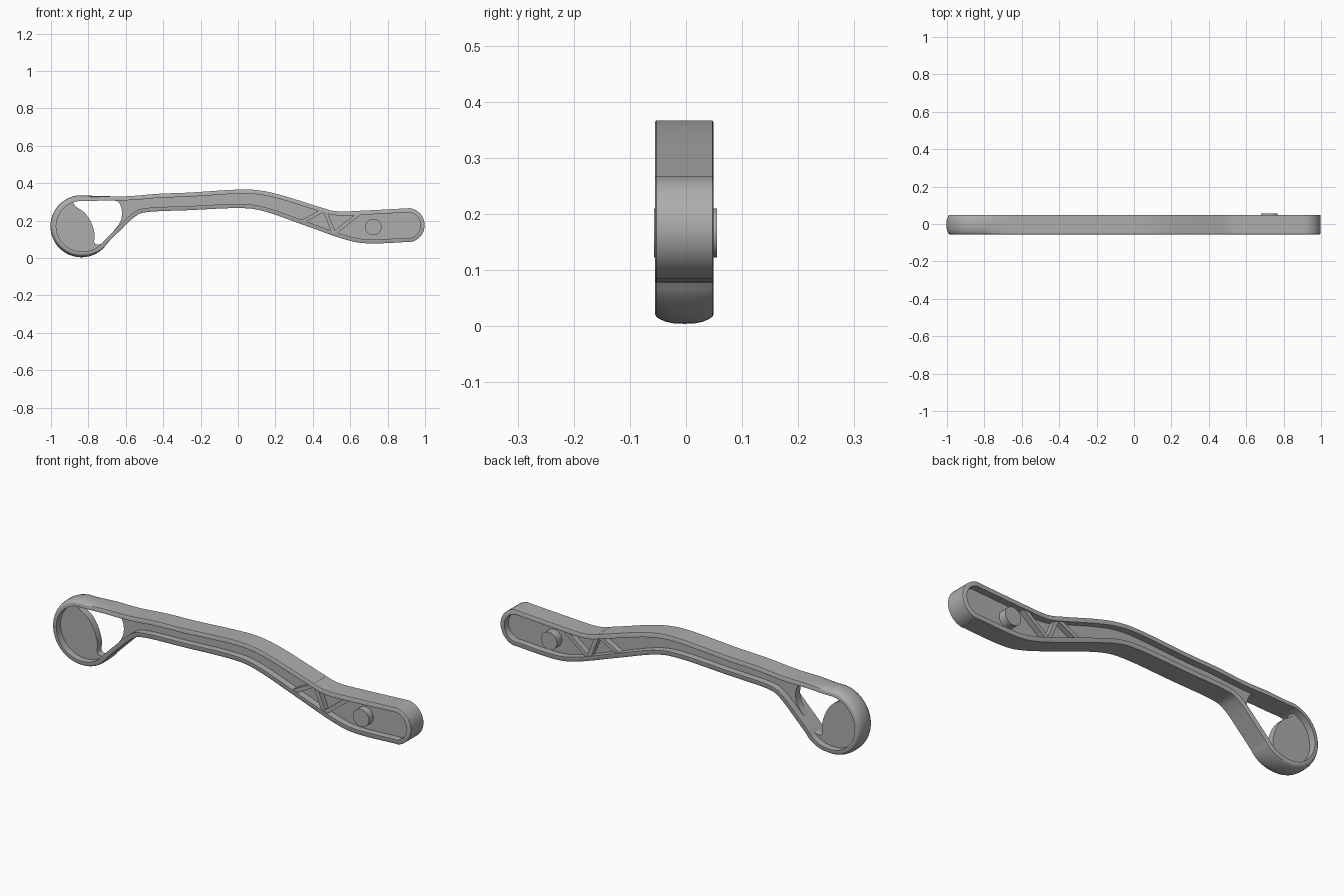
import bpy, bmesh, math
from mathutils import Vector

cube = bpy.data.objects.get("Cube")
if cube:
    bpy.data.objects.remove(cube, do_unlink=True)

FRONT, BACK, MID = -0.055, 0.049, -0.003

grey = bpy.data.materials.new("satin_grey")
grey.use_nodes = True
grey.diffuse_color = (0.42, 0.42, 0.42, 1)
grey.node_tree.nodes["Principled BSDF"].inputs["Base Color"].default_value = (0.42, 0.42, 0.42, 1)


def finish(name, mesh):
    obj = bpy.data.objects.new(name, mesh)
    bpy.context.collection.objects.link(obj)
    mesh.materials.clear()
    mesh.materials.append(grey)
    bpy.ops.object.select_all(action='DESELECT')
    obj.select_set(True)
    bpy.context.view_layer.objects.active = obj
    bpy.ops.object.shade_smooth_by_angle(angle=math.radians(35))
    return obj


def spline(points, closed=False, steps=5):
    """Smooth path through the given points."""
    p = [Vector(q) for q in points]
    n = len(p)
    out = []
    for i in range(n if closed else n - 1):
        if closed:
            a, b, c, d = (p[(i + k) % n] for k in (-1, 0, 1, 2))
        else:
            a, b, c, d = (p[min(max(i + k, 0), n - 1)] for k in (-1, 0, 1, 2))
        for s in range(steps):
            t = s / steps
            out.append(0.5 * (2 * b + (c - a) * t + (2 * a - 5 * b + 4 * c - d) * t ** 2
                              + (3 * b - a - 3 * c + d) * t ** 3))
    return out if closed else out + [p[-1]]


def arc(cx, cz, r, start, end, n):
    angles = [math.radians(start + (end - start) * i / n) for i in range(1, n)]
    return [Vector((cx + r * math.cos(a), cz + r * math.sin(a))) for a in angles]


# Side outline, clockwise: top edge, tip, bottom edge, round head
top = [(-0.84, 0.335), (-0.61, 0.33), (-0.42, 0.344), (-0.26, 0.35), (0, 0.366), (0.125, 0.36),
       (0.25, 0.331), (0.436, 0.273), (0.53, 0.25), (0.68, 0.254), (0.906, 0.266)]
bottom = [(0.906, 0.086), (0.7, 0.078), (0.57, 0.1), (0.356, 0.175), (0.14, 0.25), (0, 0.267),
          (-0.26, 0.256), (-0.484, 0.246), (-0.555, 0.218), (-0.634, 0.144), (-0.702, 0.076)]
outline = (spline(top) + arc(0.906, 0.176, 0.092, 90, -90, 20)
           + spline(bottom) + arc(-0.837, 0.17, 0.166, -34, -270, 44))
count = len(outline)
normals = []
for i in range(count):
    t = (outline[(i + 1) % count] - outline[i - 1]).normalized()
    normals.append(Vector((t.y, -t.x)))     # points inward


def head_weight(x):
    return min(max((-0.70 - x) / 0.12, 0), 1)


def inset(i, d):
    return outline[i] + normals[i] * d


# Rim: closed section swept round the outline, crowned around the head
half = (BACK - FRONT) / 2
section = []
for k in (-1, -0.96, -0.85, -0.65, -0.35, 0, 0.35, 0.65, 0.85, 0.96, 1):
    section.append((MID + k * half, 0.003 if abs(k) == 1 else 0, 0.014 * abs(k) ** 3))
section += [(BACK, 0.022, 0.009), (FRONT, 0.022, 0.009)]
bm = bmesh.new()
loops = []
for y, d, extra in section:
    loop = []
    for i in range(count):
        p = inset(i, d + extra * head_weight(outline[i].x))
        loop.append(bm.verts.new((p.x, y, p.y)))
    loops.append(loop)
for a, b in zip(loops, loops[1:] + loops[:1]):
    for i in range(count):
        j = (i + 1) % count
        bm.faces.new((a[i], a[j], b[j], b[i]))
bmesh.ops.recalc_face_normals(bm, faces=bm.faces)
mesh = bpy.data.meshes.new("rim")
bm.to_mesh(mesh)
bm.free()
finish("rim", mesh)

# Web: thin plate inside the rim with an open window behind the head disc
window = [(-0.87, 0.308), (-0.79, 0.312), (-0.66, 0.308), (-0.628, 0.28), (-0.62, 0.235),
          (-0.632, 0.19), (-0.665, 0.145), (-0.71, 0.092), (-0.745, 0.072), (-0.768, 0.083),
          (-0.767, 0.13), (-0.785, 0.19), (-0.82, 0.243), (-0.872, 0.28)]
curve = bpy.data.curves.new("web_profile", 'CURVE')
curve.dimensions = '2D'
curve.fill_mode = 'BOTH'
curve.extrude = 0.018
edge = [inset(i, 0.008 + 0.01 * head_weight(outline[i].x)) for i in range(count)]
for pts in (edge, spline(window, closed=True)):
    s = curve.splines.new('POLY')
    s.points.add(len(pts) - 1)
    for sp, p in zip(s.points, pts):
        sp.co = (p.x, p.y, 0, 1)
    s.use_cyclic_u = True
helper = bpy.data.objects.new("web_profile", curve)
bpy.context.collection.objects.link(helper)
mesh = bpy.data.meshes.new_from_object(helper.evaluated_get(bpy.context.evaluated_depsgraph_get()))
bpy.data.objects.remove(helper, do_unlink=True)
mesh.name = "web"
web = finish("web", mesh)
web.rotation_euler.x = math.pi / 2
web.location.y = MID

# Zigzag stiffening ribs
zigzag = [(0.655, 0.243), (0.513, 0.132), (0.462, 0.258), (0.345, 0.196)]
for n, (a, b) in enumerate(zip(zigzag, zigzag[1:])):
    a, b = Vector(a), Vector(b)
    bm = bmesh.new()
    bmesh.ops.create_cube(bm, size=1)
    bmesh.ops.scale(bm, vec=((b - a).length, 0.092, 0.02), verts=bm.verts)
    mesh = bpy.data.meshes.new("rib")
    bm.to_mesh(mesh)
    bm.free()
    rib = finish(f"rib_{n + 1}", mesh)
    c = (a + b) / 2
    rib.location = (c.x, MID, c.y)
    rib.rotation_euler.y = -math.atan2(b.y - a.y, b.x - a.x)

# Round boss through the web
bm = bmesh.new()
bmesh.ops.create_cone(bm, cap_ends=True, segments=48, radius1=0.044, radius2=0.044, depth=0.112)
mesh = bpy.data.meshes.new("boss")
bm.to_mesh(mesh)
bm.free()
boss = finish("boss", mesh)
boss.rotation_euler.x = math.pi / 2
boss.location = (0.723, -0.001, 0.166)
